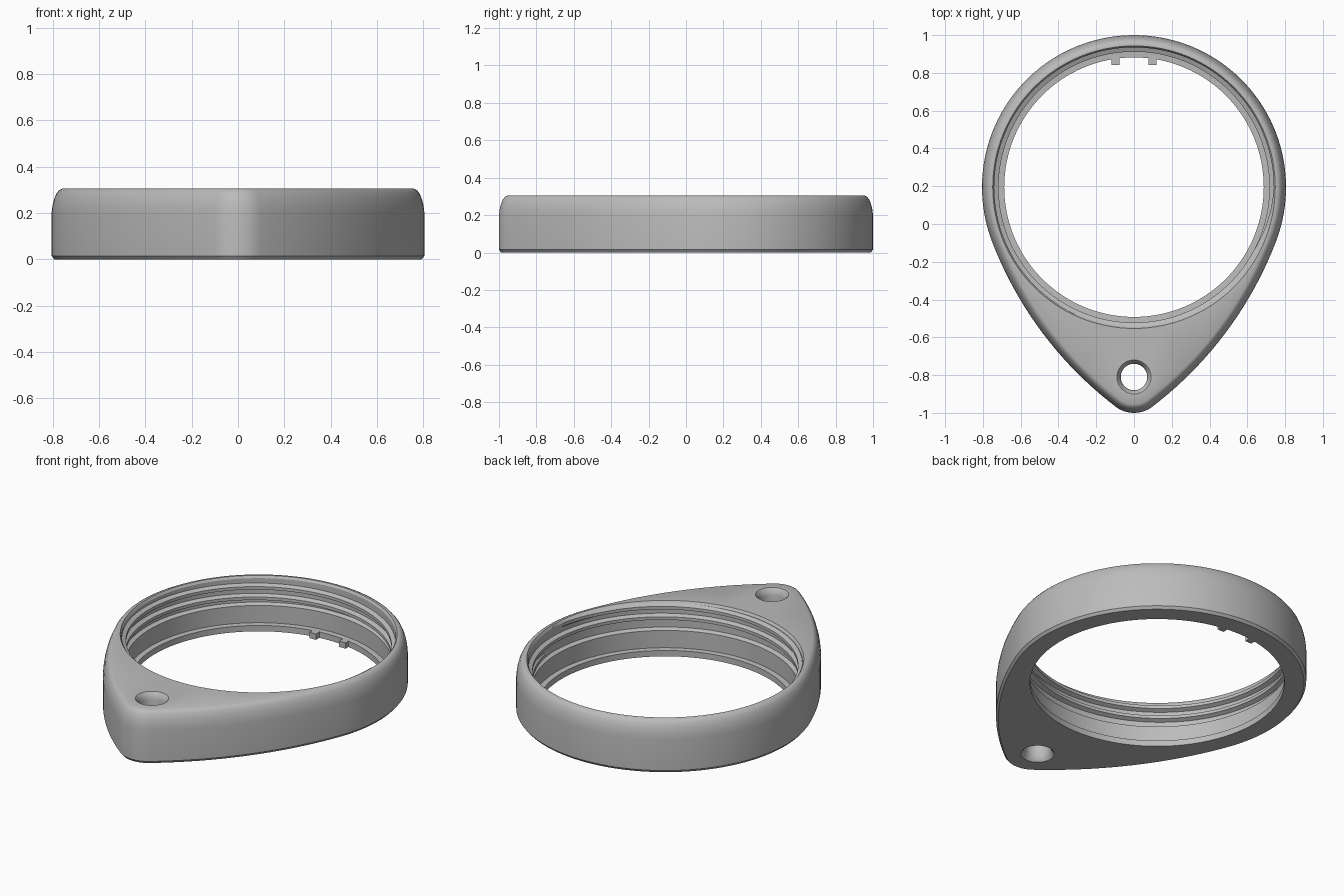
import bpy, bmesh
from math import sin, cos, pi, atan2, sqrt

if "Cube" in bpy.data.objects:
    bpy.data.objects.remove(bpy.data.objects["Cube"], do_unlink=True)

HEIGHT = 0.305
RING_Y, RING_R = 0.195, 0.805      # main round of the outline
NOSE_Y, NOSE_R = -0.84, 0.16       # small round at the eyelet
SIDE_R = 2.0                       # long flank arc tangent to both
HOLE_Y = -0.81

grey = bpy.data.materials.new("satin grey")
grey.use_nodes = True
grey.diffuse_color = (0.5, 0.5, 0.5, 1)
grey.node_tree.nodes["Principled BSDF"].inputs["Base Color"].default_value = (0.5, 0.5, 0.5, 1)


def finish(bm, name, angle=30):
    bmesh.ops.recalc_face_normals(bm, faces=bm.faces)
    mesh = bpy.data.meshes.new(name)
    bm.to_mesh(mesh)
    bm.free()
    mesh.materials.append(grey)
    obj = bpy.data.objects.new(name, mesh)
    bpy.context.collection.objects.link(obj)
    bpy.ops.object.select_all(action='DESELECT')
    obj.select_set(True)
    bpy.context.view_layer.objects.active = obj
    bpy.ops.object.shade_smooth_by_angle(angle=angle * pi / 180)
    return obj


def outline(inset):
    """Teardrop outline made of tangent arcs, moved inward by inset."""
    d1, d2 = SIDE_R - RING_R, SIDE_R - NOSE_R
    b = (d2**2 - d1**2 - NOSE_Y**2 + RING_Y**2) / (2 * (RING_Y - NOSE_Y))
    a = sqrt(d1**2 - (b - RING_Y)**2)
    nose_end = atan2(NOSE_Y - b, a)
    side_end = atan2(RING_Y - b, a)
    half = []
    for cx, cy, r, start, end, n in (
            (0, NOSE_Y, NOSE_R, -pi / 2, nose_end, 10),
            (-a, b, SIDE_R, nose_end, side_end, 20),
            (0, RING_Y, RING_R, side_end, pi / 2, 40)):
        for i in range(n):
            t = start + (end - start) * i / n
            half.append((cx + (r - inset) * cos(t), cy + (r - inset) * sin(t)))
    half.append((0, RING_Y + RING_R - inset))
    return half + [(-x, y) for x, y in half[-2:0:-1]]


def circle(cy, r, n):
    return [(r * cos(2 * pi * i / n), cy + r * sin(2 * pi * i / n)) for i in range(n)]


def loft(bm, sections):
    """Skin a stack of (points, z) loops; return the bottom and top loops."""
    loops = [[bm.verts.new((x, y, z)) for x, y in pts] for pts, z in sections]
    for low, high in zip(loops, loops[1:]):
        for i in range(len(low)):
            j = (i + 1) % len(low)
            bm.faces.new((low[i], low[j], high[j], high[i]))
    return loops[0], loops[-1]


# Body: outer skin, stepped bore and eyelet hole, joined by flat caps
outer = [(0.012, 0), (0, 0.015), (0, 0.2), (0.004, 0.232), (0.011, 0.26),
         (0.021, 0.284), (0.032, 0.298), (0.045, HEIGHT)]
bore = [(0.687, 0), (0.687, 0.035), (0.718, 0.037), (0.718, 0.14),
        (0.74, 0.15), (0.74, 0.292), (0.748, HEIGHT)]
eyelet = [(0.09, 0), (0.077, 0.015), (0.07, 0.04),
          (0.07, HEIGHT - 0.04), (0.077, HEIGHT - 0.015), (0.09, HEIGHT)]

bm = bmesh.new()
walls = [loft(bm, [(outline(d), z) for d, z in outer]),
         loft(bm, [(circle(RING_Y, r, 128), z) for r, z in bore]),
         loft(bm, [(circle(HOLE_Y, r, 40), z) for r, z in eyelet])]
for end in (0, 1):
    edges = []
    for wall in walls:
        loop = wall[end]
        edges += [bm.edges.get((loop[i - 1], loop[i])) for i in range(len(loop))]
    bmesh.ops.triangle_fill(bm, edges=edges, use_beauty=True, use_dissolve=False)
finish(bm, "ring_body")

# Internal screw thread: a tapered-end helical ridge
bm = bmesh.new()
TURNS, STEPS, PITCH = 2, 128, 0.062
previous = None
for i in range(TURNS * STEPS + 1):
    t = 2 * pi * i / STEPS
    grow = min(1, i / 10, (TURNS * STEPS - i) / 10)
    crest = 0.741 - 0.024 * grow
    zc = 0.16 + PITCH * i / STEPS
    section = [(0.745, -0.022), (crest, -0.009), (crest, 0.009), (0.745, 0.022)]
    ring = [bm.verts.new((r * cos(t), RING_Y + r * sin(t), zc + dz)) for r, dz in section]
    if previous:
        for k in range(4):
            m = (k + 1) % 4
            bm.faces.new((previous[k], previous[m], ring[m], ring[k]))
    else:
        bm.faces.new(ring)
    previous = ring
bm.faces.new(previous)
finish(bm, "screw_thread")

# Pair of small locating tabs on the inner lip
for side, name in ((1, "left_tab"), (-1, "right_tab")):
    bm = bmesh.new()
    bmesh.ops.create_cube(bm, size=1)
    bmesh.ops.scale(bm, vec=(0.042, 0.05, 0.035), verts=bm.verts)
    bmesh.ops.translate(bm, vec=(side * 0.098, 0.868, 0.0185), verts=bm.verts)
    finish(bm, name)
